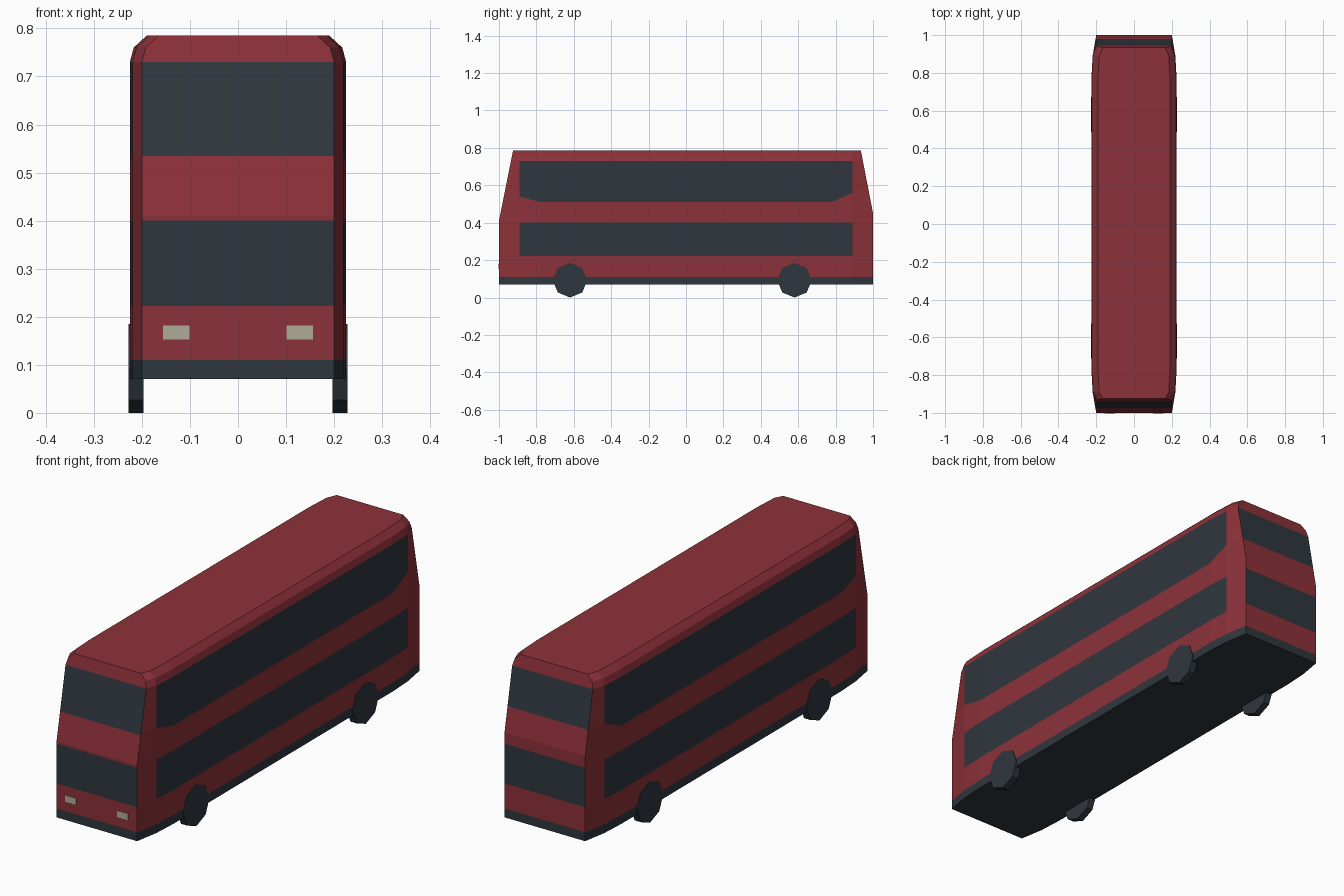
import bpy, bmesh, math
from mathutils import Matrix

if "Cube" in bpy.data.objects:
    bpy.data.objects.remove(bpy.data.objects["Cube"])


def material(name, rgb):
    m = bpy.data.materials.new(name)
    m.diffuse_color = (*rgb, 1)
    m.use_nodes = True
    m.node_tree.nodes["Principled BSDF"].inputs["Base Color"].default_value = m.diffuse_color
    return m


RED = material("bus red", (0.265, 0.031, 0.041))
DARK = material("dark glass and rubber", (0.028, 0.038, 0.048))
CREAM = material("headlight cream", (0.43, 0.41, 0.31))


def finish(name, bm, mats):
    bmesh.ops.recalc_face_normals(bm, faces=bm.faces)
    me = bpy.data.meshes.new(name)
    bm.to_mesh(me)
    bm.free()
    for m in mats:
        me.materials.append(m)
    ob = bpy.data.objects.new(name, me)
    bpy.context.collection.objects.link(ob)
    return ob


# Ends of the bus: upright below the crease, raked back above it
def front_y(z):
    return -1 + 0.075 * max(0, z - 0.41) / 0.375


def rear_y(z):
    return 1 - 0.065 * max(0, z - 0.45) / 0.335


# Body rows: heights at the six outline points (front to rear), inward step
rows = [([z] * 6, 0) for z in (0.07, 0.11, 0.222, 0.40)]
rows += [([0.41, 0.41, 0.42, 0.42, 0.45, 0.45], 0),      # crease
         ([0.535, 0.54, 0.51, 0.51, 0.56, 0.56], 0),     # upper window sill
         ([0.73] * 6, 0), ([0.76] * 6, 0.008), ([0.785] * 6, 0.035)]

# Body shell, lofted through the rows
bm = bmesh.new()
rings = []
for zs, step in rows:
    xs = (0.2, 0.219, 0.225, 0.225, 0.219, 0.2)
    ys = (front_y(zs[0]), -0.89, -0.78, 0.78, 0.89, rear_y(zs[5]))
    side = [(x - step, y, z) for x, y, z in zip(xs, ys, zs)]
    loop = side + [(-x, y, z) for x, y, z in reversed(side)]
    rings.append([bm.verts.new(p) for p in loop])
corner_columns = (0, 4, 6, 10)
for r in range(len(rings) - 1):
    a, b = rings[r], rings[r + 1]
    for c in range(12):
        d = (c + 1) % 12
        f = bm.faces.new((a[c], a[d], b[d], b[c]))
        window = r in (2, 5) and c not in corner_columns
        f.material_index = 1 if r == 0 or window else 0
bm.faces.new(rings[-1])
bm.faces.new(rings[0]).material_index = 1
finish("bus_body", bm, [RED, DARK])

# Wheels: octagonal, with a point at the bottom
for y, end in ((-0.62, "front"), (0.58, "rear")):
    for s, hand in ((1, "right"), (-1, "left")):
        bm = bmesh.new()
        bmesh.ops.create_cone(bm, cap_ends=True, segments=8, radius1=0.0925,
                              radius2=0.0925, depth=0.031)
        bm.transform(Matrix.Translation((s * 0.2125, y, 0.0925))
                     @ Matrix.Rotation(math.pi / 2, 4, 'Y'))
        finish(f"{end}_{hand}_wheel", bm, [DARK])

# Headlights: thin plates on the front
for s, hand in ((1, "right"), (-1, "left")):
    bm = bmesh.new()
    bmesh.ops.create_cube(bm, size=1)
    bm.transform(Matrix.Translation((s * 0.1285, -1.0, 0.167))
                 @ Matrix.Diagonal((0.055, 0.004, 0.029, 1)))
    finish(f"{hand}_headlight", bm, [CREAM])
